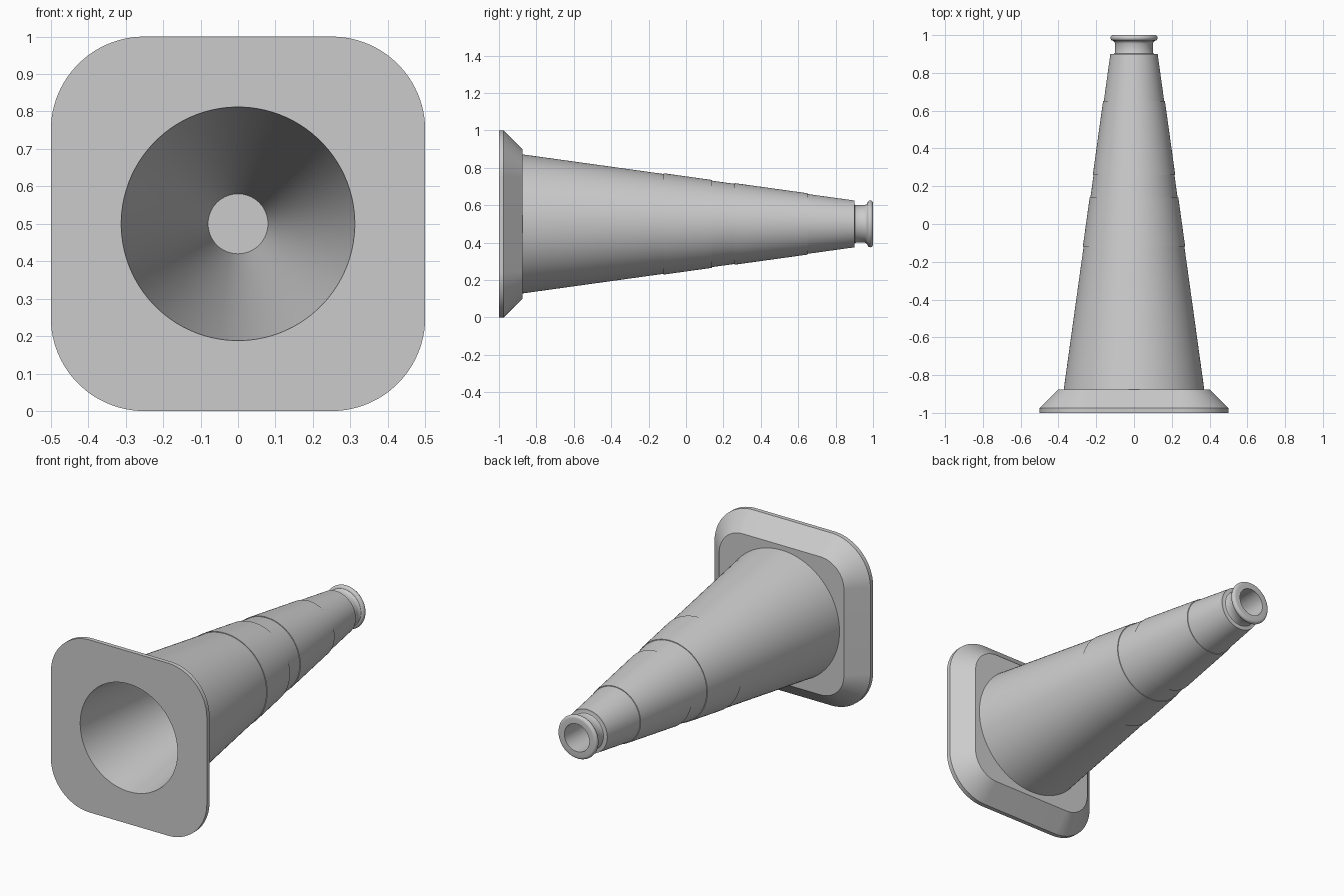
import bpy, bmesh, math

cube = bpy.data.objects.get("Cube")
if cube:
    bpy.data.objects.remove(cube, do_unlink=True)

grey = bpy.data.materials.new("light grey")
grey.use_nodes = True
GREY = (0.6, 0.6, 0.6, 1)
grey.diffuse_color = GREY
grey.node_tree.nodes["Principled BSDF"].inputs["Base Color"].default_value = GREY

ARC = 24            # points per quarter turn
N = 4 * ARC
AXIS_Z = 0.5
SLOPE = 0.139       # taper of the outer wall


def ring(bm, y, radius, core=0.0):
    """Circle, or rounded square when core > 0, around the y axis."""
    verts = []
    for j in range(N):
        k, i = divmod(j, ARC)
        if core:
            a = math.pi / 2 * (k + i / (ARC - 1))
            mid = math.pi / 2 * (k + 0.5)
            cx = math.copysign(core, math.cos(mid))
            cz = math.copysign(core, math.sin(mid))
        else:
            a = 2 * math.pi * (j + 0.5) / N
            cx = cz = 0
        verts.append(bm.verts.new((cx + radius * math.cos(a), y,
                                   AXIS_Z + cz + radius * math.sin(a))))
    return verts


def loft(name, sections, closed=False, cap=False):
    """Join successive rings (y, radius[, core]) into one surface."""
    bm = bmesh.new()
    rings = [ring(bm, *s) for s in sections]
    pairs = list(zip(rings, rings[1:]))
    if closed:
        pairs.append((rings[-1], rings[0]))
    for a, b in pairs:
        for j in range(N):
            m = (j + 1) % N
            bm.faces.new((a[j], b[j], b[m], a[m]))
    if cap:
        bm.faces.new(rings[0])
    bmesh.ops.recalc_face_normals(bm, faces=bm.faces)
    mesh = bpy.data.meshes.new(name)
    bm.to_mesh(mesh)
    bm.free()
    mesh.materials.append(grey)
    obj = bpy.data.objects.new(name, mesh)
    bpy.context.collection.objects.link(obj)
    bpy.ops.object.select_all(action='DESELECT')
    bpy.context.view_layer.objects.active = obj
    obj.select_set(True)
    bpy.ops.object.shade_smooth_by_angle(angle=math.radians(30))
    return obj


def outer(y):
    return 0.372 - SLOPE * (y + 0.875)


# Rounded square foot with bevelled rim
loft("base_plate", [
    (-1, 0.312), (-1, 0.25, 0.25), (-0.975, 0.25, 0.25),
    (-0.875, 0.15, 0.25), (-0.875, outer(-0.875)), (-0.875, 0.296)], closed=True)

# Hollow tapered body with neck and rounded lip
lip = [(0.985 + 0.015 * math.cos(t), 0.11 + 0.015 * math.sin(t))
       for t in (math.pi * i / 8 for i in range(9))]
loft("cone_body", [(-1, 0.312), (0.8, 0.08), (1, 0.08)] + lip +
     [(0.962, 0.103), (0.955, 0.1), (0.91, 0.1), (0.903, 0.103), (0.9, 0.11),
      (0.9, outer(0.9)), (-0.875, outer(-0.875))])

# Wall closing the bore
loft("bore_wall", [(0.8, 0.08), (0.802, 0.08)], cap=True)

# Two thin raised sleeves
for name, y0, y1 in (("lower_band", -0.12, 0.14), ("upper_band", 0.26, 0.65)):
    h = 0.004
    loft(name, [(y0, outer(y0) - h), (y0, outer(y0) + h),
                (y1, outer(y1) + h), (y1, outer(y1) - h)], closed=True)
